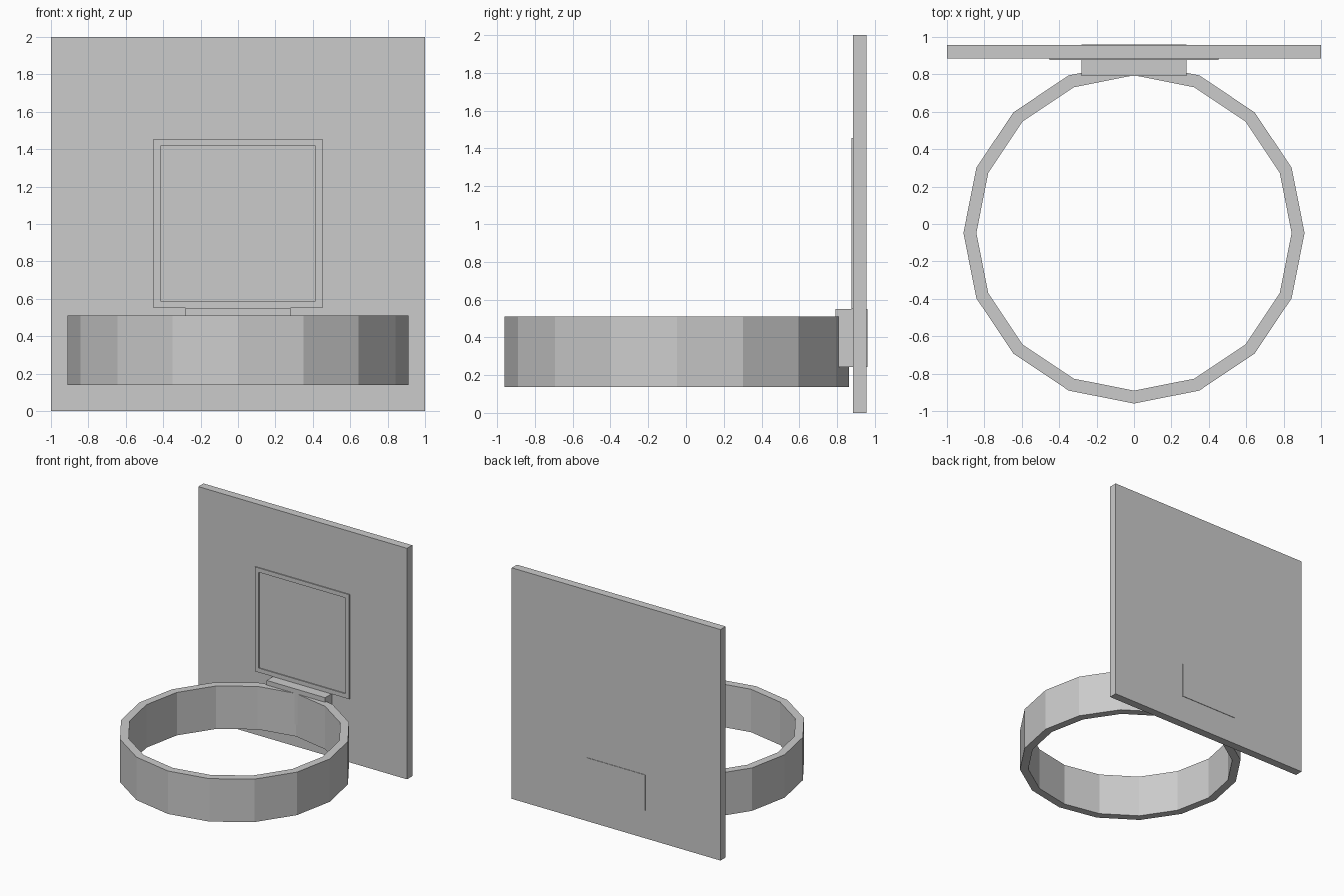
import bpy, bmesh
from math import sin, cos, pi

if "Cube" in bpy.data.objects:
    bpy.data.objects.remove(bpy.data.objects["Cube"])


def make_object(name, bm):
    bmesh.ops.recalc_face_normals(bm, faces=bm.faces)
    mesh = bpy.data.meshes.new(name)
    bm.to_mesh(mesh)
    bm.free()
    obj = bpy.data.objects.new(name, mesh)
    bpy.context.collection.objects.link(obj)
    return obj


def box(name, x, y, z):
    bm = bmesh.new()
    bmesh.ops.create_cube(bm, size=1)
    for v in bm.verts:
        for i, (lo, hi) in enumerate((x, y, z)):
            v.co[i] = hi if v.co[i] > 0 else lo
    return make_object(name, bm)


def closed_band(name, sections):
    """Join a loop of four-point cross-sections into a closed solid."""
    bm = bmesh.new()
    rings = [[bm.verts.new(p) for p in s] for s in sections]
    for i, a in enumerate(rings):
        b = rings[(i + 1) % len(rings)]
        for j in range(4):
            k = (j + 1) % 4
            bm.faces.new((a[j], a[k], b[k], b[j]))
    return make_object(name, bm)


# Backboard
box("backboard", (-1, 1), (0.885, 0.956), (0, 2))

# Mounting bracket, passing through the board
box("rim_bracket", (-0.28, 0.28), (0.792, 0.96), (0.243, 0.55))

# Raised square target outline on the board front
sections = []
for sx, sz in ((-1, -1), (1, -1), (1, 1), (-1, 1)):
    sections.append([(sx * h, y, 1.003 + sz * h)
                     for h, y in ((0.452, 0.876), (0.452, 0.89),
                                  (0.415, 0.89), (0.415, 0.876))])
closed_band("target_square", sections)

# Sixteen-sided hoop band
sections = []
for i in range(16):
    a = 2 * pi * i / 16
    sections.append([(r * cos(a), -0.048 + r * sin(a), z)
                     for r, z in ((0.912, 0.138), (0.912, 0.51),
                                  (0.843, 0.51), (0.843, 0.138))])
closed_band("hoop_rim", sections)
